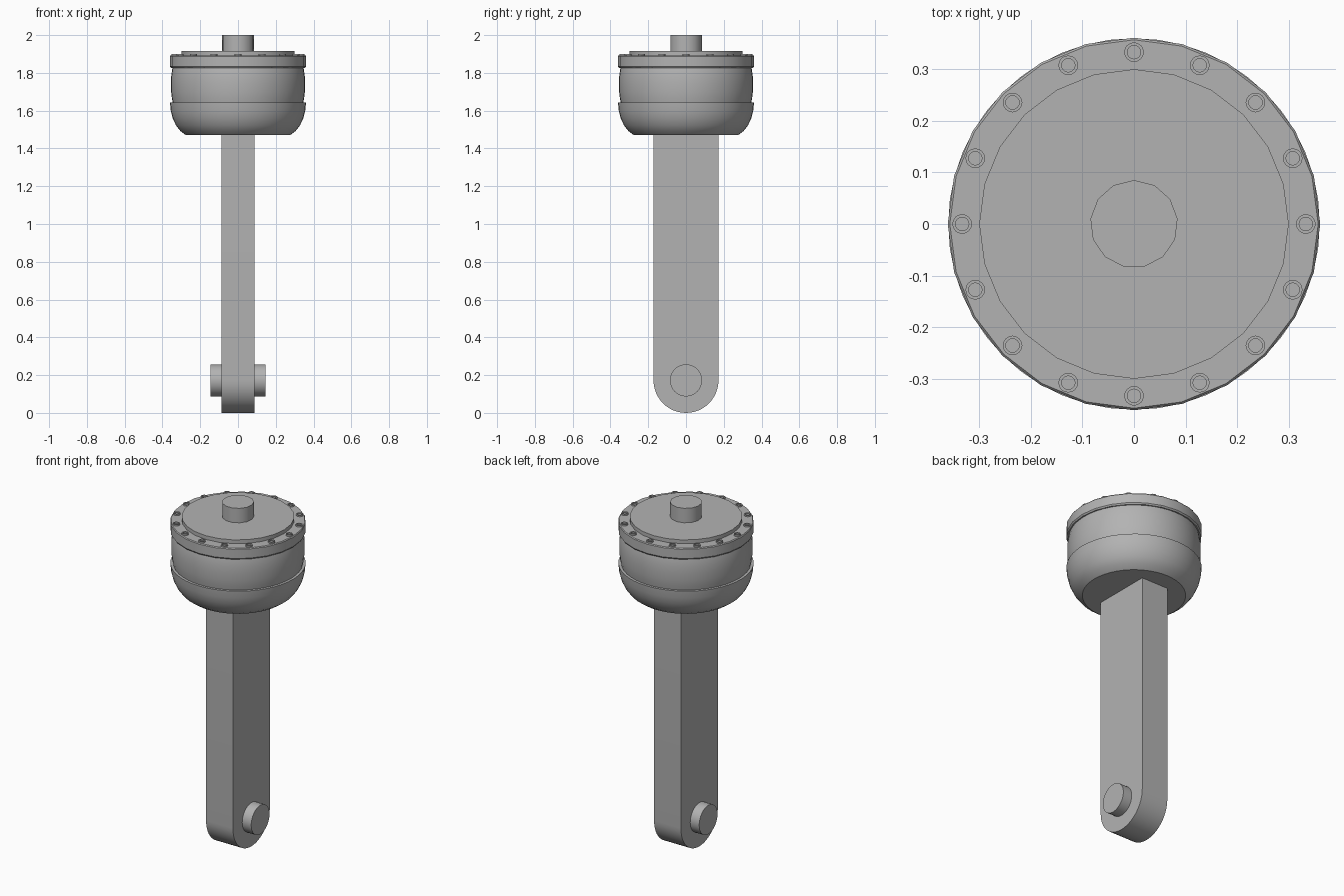
import bpy, bmesh, math
from mathutils import Matrix

cube = bpy.data.objects.get("Cube")
if cube:
    bpy.data.objects.remove(cube, do_unlink=True)

grey = bpy.data.materials.new("plain grey")
grey.use_nodes = True
colour = (0.45, 0.45, 0.45, 1)
grey.diffuse_color = colour
grey.node_tree.nodes["Principled BSDF"].inputs["Base Color"].default_value = colour


def finish(name, bm, angle=35):
    bmesh.ops.recalc_face_normals(bm, faces=bm.faces)
    mesh = bpy.data.meshes.new(name)
    bm.to_mesh(mesh)
    bm.free()
    mesh.materials.append(grey)
    obj = bpy.data.objects.new(name, mesh)
    bpy.context.collection.objects.link(obj)
    bpy.ops.object.select_all(action='DESELECT')
    obj.select_set(True)
    bpy.context.view_layer.objects.active = obj
    bpy.ops.object.shade_smooth_by_angle(angle=math.radians(angle))
    return obj


def lathe(name, profile, sides, centre=(0, 0, 0), start=0.0):
    """Turn a (radius, height) profile around z; the ends are capped."""
    bm = bmesh.new()
    rings = []
    for r, z in profile:
        ring = []
        for i in range(sides):
            a = start + math.tau * i / sides
            ring.append(bm.verts.new((r * math.cos(a), r * math.sin(a), z)))
        rings.append(ring)
    for low, high in zip(rings, rings[1:]):
        for i in range(sides):
            j = (i + 1) % sides
            bm.faces.new((low[i], low[j], high[j], high[i]))
    bm.faces.new(rings[0])
    bm.faces.new(rings[-1])
    bmesh.ops.translate(bm, verts=bm.verts, vec=centre)
    return finish(name, bm)


# Link arm: flat bar with a rounded lower end
half_width, half_depth, arm_top = 0.087, 0.172, 1.5
bm = bmesh.new()
outline = [(half_depth, arm_top), (-half_depth, arm_top)]
for i in range(25):
    a = math.pi + math.pi * i / 24
    outline.append((half_depth * math.cos(a), half_depth + half_depth * math.sin(a)))
side = bm.faces.new([bm.verts.new((-half_width, y, z)) for y, z in outline])
out = bmesh.ops.extrude_face_region(bm, geom=[side])
moved = [v for v in out["geom"] if isinstance(v, bmesh.types.BMVert)]
bmesh.ops.translate(bm, verts=moved, vec=(2 * half_width, 0, 0))
finish("link_arm", bm)

# Cross pin through the lower end
bm = bmesh.new()
bmesh.ops.create_cone(bm, cap_ends=True, segments=32, radius1=0.085, radius2=0.085, depth=0.29,
                      matrix=Matrix.Translation((0, 0, half_depth)) @ Matrix.Rotation(math.pi / 2, 4, 'Y'))
finish("cross_pin", bm)

# Rounded housing: lower bowl, bulging middle, flange and cover
lathe("lower_bowl", [(0.275, 1.47), (0.305, 1.492), (0.328, 1.522), (0.346, 1.56),
                     (0.356, 1.6), (0.36, 1.642), (0.34, 1.642)], 48)
lathe("middle_bulge", [(0.343, 1.63), (0.35, 1.665), (0.354, 1.7), (0.355, 1.74),
                       (0.354, 1.78), (0.348, 1.82), (0.343, 1.84)], 48)
lathe("flange", [(0.355, 1.826), (0.361, 1.834), (0.361, 1.888), (0.357, 1.893)], 24)
lathe("cover_plate", [(0.3, 1.88), (0.3, 1.915)], 24)
lathe("top_stub", [(0.085, 1.9), (0.085, 2.0)], 13, start=math.pi / 2)

# Ring of hollow-headed bolts
for i in range(16):
    a = math.tau * i / 16
    lathe(f"bolt_{i + 1}", [(0.019, 1.885), (0.019, 1.901), (0.013, 1.901), (0.013, 1.894)], 16,
          centre=(0.333 * math.cos(a), 0.333 * math.sin(a), 0))
